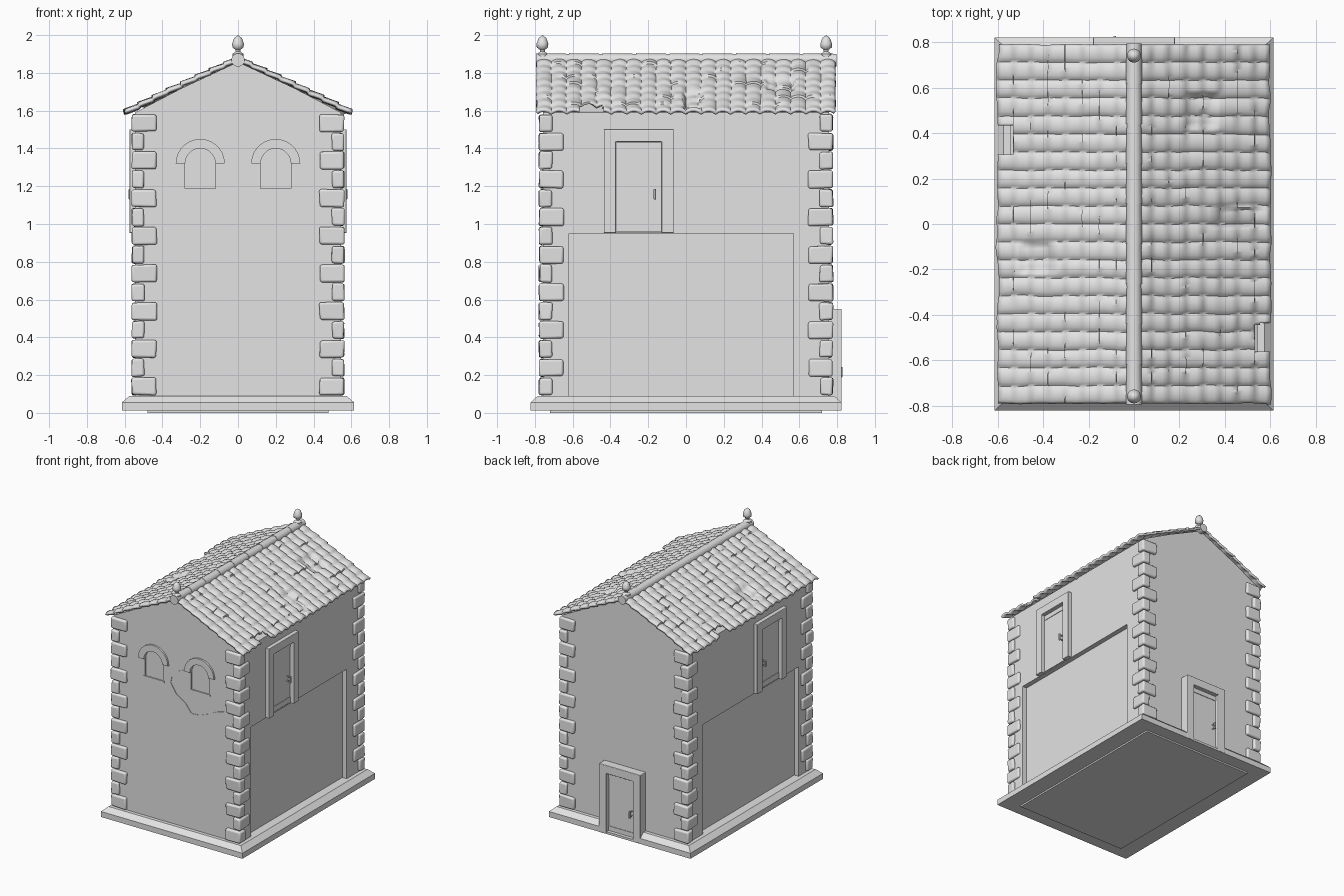
import bpy, bmesh, math, random
from mathutils import Vector, noise

random.seed(4)
if "Cube" in bpy.data.objects:
    bpy.data.objects.remove(bpy.data.objects["Cube"])

stone = bpy.data.materials.new("pale_grey")
stone.use_nodes = True
COLOUR = (0.77, 0.77, 0.77, 1)
stone.diffuse_color = COLOUR
stone.node_tree.nodes["Principled BSDF"].inputs["Base Color"].default_value = COLOUR

WX, WY = 0.545, 0.757          # wall half sizes


def finish(name, bm, smooth=None, bevel=0, recalc=True):
    if recalc:
        bmesh.ops.recalc_face_normals(bm, faces=bm.faces)
    mesh = bpy.data.meshes.new(name)
    bm.to_mesh(mesh)
    bm.free()
    ob = bpy.data.objects.new(name, mesh)
    bpy.context.collection.objects.link(ob)
    mesh.materials.append(stone)
    if bevel:
        mod = ob.modifiers.new("soft_edges", 'BEVEL')
        mod.width, mod.segments = bevel, 3
    if smooth:
        bpy.ops.object.select_all(action='DESELECT')
        ob.select_set(True)
        bpy.context.view_layer.objects.active = ob
        bpy.ops.object.shade_smooth_by_angle(angle=math.radians(smooth))
    return ob


def box(bm, p, q, jitter=0):
    verts = bmesh.ops.create_cube(bm, size=1)["verts"]
    p, q = Vector(p), Vector(q)
    for v in verts:
        v.co = Vector((p[i] + q[i]) / 2 + v.co[i] * abs(q[i] - p[i]) for i in range(3))
        v.co += Vector(random.uniform(-jitter, jitter) for i in range(3))


def prism(bm, outline, place, d0, d1):
    # outline in the wall plane, extruded between two depths
    a = [bm.verts.new(place(u, d0, z)) for u, z in outline]
    b = [bm.verts.new(place(u, d1, z)) for u, z in outline]
    bm.faces.new(a)
    bm.faces.new(b[::-1])
    for i in range(len(a)):
        j = (i + 1) % len(a)
        bm.faces.new((a[i], a[j], b[j], b[i]))


def front(u, d, z):
    return (u, -WY - d, z)


def arc(cx, cz, r, n=14):
    return [(cx + r * math.cos(math.pi * i / n), cz + r * math.sin(math.pi * i / n))
            for i in range(n + 1)]


def cut(ob, bm):
    cutter = finish("cutter", bm)
    cutter.hide_render = True
    mod = ob.modifiers.new("openings", 'BOOLEAN')
    mod.object, mod.solver = cutter, 'EXACT'
    bpy.context.view_layer.objects.active = ob
    bpy.ops.object.modifier_apply(modifier=mod.name)
    bpy.data.objects.remove(cutter)


# Walls with gable ends
bm = bmesh.new()
half = [(WX, 1.59), (0.3, 1.718), (0, 1.858)]
prism(bm, [(-WX, 0.05), (WX, 0.05)] + half + [(-x, z) for x, z in half[1::-1]],
      front, 0, -2 * WY)
walls = finish("walls", bm)

# Side recesses, upper doorways and arched windows
bm = bmesh.new()
for s in (-1, 1):
    box(bm, (s * (WX - 0.038), -0.62, 0.085), (s * 0.7, 0.57, 0.95))
    box(bm, (s * (WX - 0.02), -0.37, 0.955), (s * 0.7, -0.13, 1.44))
    prism(bm, [(s * 0.2 - 0.08, 1.18), (s * 0.2 + 0.08, 1.18)] + arc(s * 0.2, 1.32, 0.08),
          front, -0.013, 0.1)
cut(walls, bm)

# Plinth with sloping top edge
bm = bmesh.new()
rings = []
for x, y, z in ((0.615, 0.823, 0.012), (0.615, 0.823, 0.055), (0.575, 0.785, 0.09)):
    rings.append([bm.verts.new((sx * x, sy * y, z))
                  for sx, sy in ((-1, -1), (1, -1), (1, 1), (-1, 1))])
for a, b in zip(rings, rings[1:]):
    for i in range(4):
        j = (i + 1) % 4
        bm.faces.new((a[i], a[j], b[j], b[i]))
bm.faces.new(rings[0])
bm.faces.new(rings[-1])
plinth = finish("plinth", bm)
bm = bmesh.new()
box(bm, (-0.12, WY + 0.02, 0.03), (0.12, 0.95, 0.3))
cut(plinth, bm)

bm = bmesh.new()
box(bm, (-0.48, -0.72, 0), (0.48, 0.72, 0.03))
finish("floor_slab", bm)


# Doors: one-piece frame, set-back leaf, rails and handle
def doorway(name, place, a0, a1, z0, z1, out, grip):
    def part(label, *boxes, bevel=0):
        bm = bmesh.new()
        for lo, hi in boxes:
            box(bm, place(*lo), place(*hi))
        finish(name + label, bm, bevel=bevel)
    w = 0.065
    i0, i1, top = a0 + w, a1 - w, z1 - w
    bm = bmesh.new()
    prism(bm, [(a0, z0), (a0, z1), (a1, z1), (a1, z0), (i1, z0), (i1, top), (i0, top), (i0, z0)],
          place, -0.02, out)
    finish(name + "_frame", bm, bevel=0.004)
    leaf = out - 0.032
    mid = z0 + (z1 - z0) * 0.37
    part("_leaf", ((i0, -0.03, z0 + 0.008), (i1, leaf, top - 0.004)))
    part("_rails",
         ((i0, leaf - 0.005, z0 + 0.008), (i1, leaf + 0.004, z0 + 0.05)),
         ((i0, leaf - 0.005, top - 0.04), (i1, leaf + 0.004, top - 0.004)))
    part("_handle",
         ((grip - 0.006, leaf + 0.025, mid - 0.025), (grip + 0.006, leaf + 0.036, mid + 0.03)),
         ((grip - 0.004, leaf - 0.01, mid - 0.02), (grip + 0.004, leaf + 0.03, mid - 0.01)),
         ((grip - 0.004, leaf - 0.01, mid + 0.015), (grip + 0.004, leaf + 0.03, mid + 0.025)),
         bevel=0.003)


for s, side in ((1, "left"), (-1, "right")):
    doorway(side + "_upper_door", lambda a, d, z, s=s: (s * (WX + d), a, z),
            -0.435, -0.065, 0.952, 1.5, 0.03, -0.165)
doorway("back_door", lambda a, d, z: (a, WY + d, z), -0.18, 0.18, 0.015, 0.55, 0.067, -0.085)

# Window hoods and sills
for s, side in ((1, "left"), (-1, "right")):
    bm = bmesh.new()
    prism(bm, arc(s * 0.2, 1.32, 0.13) + arc(s * 0.2, 1.32, 0.08)[::-1], front, -0.005, 0.014)
    finish(side + "_window_hood", bm)
    bm = bmesh.new()
    box(bm, front(s * 0.2 - 0.09, -0.005, 1.175), front(s * 0.2 + 0.09, 0.004, 1.187))
    finish(side + "_window_sill", bm)

# Ragged rim of the worn plaster patch
patch = [(0.1, 1.33), (0.0, 1.29), (-0.06, 1.23), (-0.07, 1.18), (-0.02, 1.1), (0.06, 1.05),
         (0.11, 0.985), (0.18, 0.99), (0.26, 1.02), (0.34, 1.06), (0.45, 1.09)]
bm = bmesh.new()
prism(bm, patch + [(x + 0.018, z + 0.014) for x, z in patch[::-1]], front, -0.005, 0.004)
finish("plaster_patch_rim", bm)

# Corner stones, alternating long and short
bm = bmesh.new()
COURSES = 15
STEP = (1.585 - 0.09) / COURSES
for sx in (-1, 1):
    for sy in (-1, 1):
        for i in range(COURSES):
            z = 0.09 + i * STEP
            lx, ly = ((0.13, 0.07), (0.065, 0.13))[i % 2]
            ox, oy = 0.562, 0.778
            box(bm, (sx * (ox - lx), sy * (oy - ly), z + 0.004),
                (sx * ox, sy * oy, z + STEP - 0.004), jitter=0.004)
finish("corner_stones", bm, smooth=60, bevel=0.012)

# Tiled roof slopes: soft ribs run down the slope, low courses step along it
RIBS, ROWS, EAVE, LONG = 20, 8, 0.605, 0.792


def roof(name, s, dents, notch):
    bm = bmesh.new()
    grid = []
    for c in range(ROWS):
        for f in (0.04, 0.35, 0.65, 0.96):
            row = []
            for k in range(RIBS * 8 + 1):
                v = k / 8
                x = (c + f) / ROWS * EAVE
                y = -LONG + 2 * LONG * v / RIBS
                wobble = noise.noise(Vector((s * c * 3.7, v * 0.9, f * 0.6)))
                x += 0.012 * wobble * f
                y += 0.006 * noise.noise(Vector((x * 9, v * 0.5, s * 5)))
                z = 1.868 - 0.44 * x - 0.05 * x * x + 0.01 * f
                z += 0.015 * abs(math.sin(math.pi * v)) ** 0.6 + 0.004 * wobble
                for dx, dy, rx, ry in dents:
                    reach = max(abs(x - dx) / rx, abs(y - dy) / ry)
                    z -= 0.022 * min(1, max(0, 1.3 - reach) * 3)
                row.append(bm.verts.new((s * x, y, z)))
            grid.append(row)
    for a, b in zip(grid, grid[1:]):
        for k in range(len(a) - 1):
            quad = (a[k], b[k], b[k + 1], a[k + 1])
            bm.faces.new(quad if s > 0 else quad[::-1])
    # Broken tiles at the eave
    gone = [f for f in bm.faces for c in [f.calc_center_median()]
            if abs(c.x) > EAVE - 0.07 and abs(c.y - notch) < 0.06]
    bmesh.ops.delete(bm, geom=gone, context='FACES')
    ob = finish(name, bm, smooth=60, recalc=False)
    mod = ob.modifiers.new("tile_thickness", 'SOLIDIFY')
    mod.thickness, mod.offset = 0.017, -1


roof("left_roof", 1, [(0.3, 0.5, 0.06, 0.065), (0.46, 0.03, 0.09, 0.035)], -0.5)
roof("right_roof", -1, [(0.43, -0.15, 0.06, 0.055)], 0.37)

# Ridge tiles
bm = bmesh.new()
PIECES = 9
for i in range(PIECES):
    y0 = -0.795 + i * 1.59 / PIECES
    ends = [[bm.verts.new((r * math.cos(t * math.pi / 6), y, 1.868 + r * math.sin(t * math.pi / 6)))
             for t in range(12)] for y, r in ((y0, 0.036), (y0 + 1.6 / PIECES, 0.033))]
    for t in range(12):
        u = (t + 1) % 12
        bm.faces.new((ends[0][t], ends[0][u], ends[1][u], ends[1][t]))
    for ring in ends:
        bm.faces.new(ring)
finish("ridge_tiles", bm, smooth=40)

# Acorn finials
profile = [(0.03, 1.86), (0.03, 1.9), (0.013, 1.912), (0.013, 1.922), (0.03, 1.935),
           (0.031, 1.955), (0.02, 1.985), (0, 2)]
for y, end in ((-0.76, "front"), (0.742, "back")):
    bm = bmesh.new()
    pts = [bm.verts.new((r, y, z)) for r, z in profile]
    line = [bm.edges.new(e) for e in zip(pts, pts[1:])]
    bmesh.ops.spin(bm, geom=pts + line, cent=(0, y, 0), axis=(0, 0, 1),
                   angle=math.tau, steps=16, use_duplicate=False)
    bmesh.ops.remove_doubles(bm, verts=bm.verts, dist=0.0005)
    finish(end + "_finial", bm, smooth=50)
